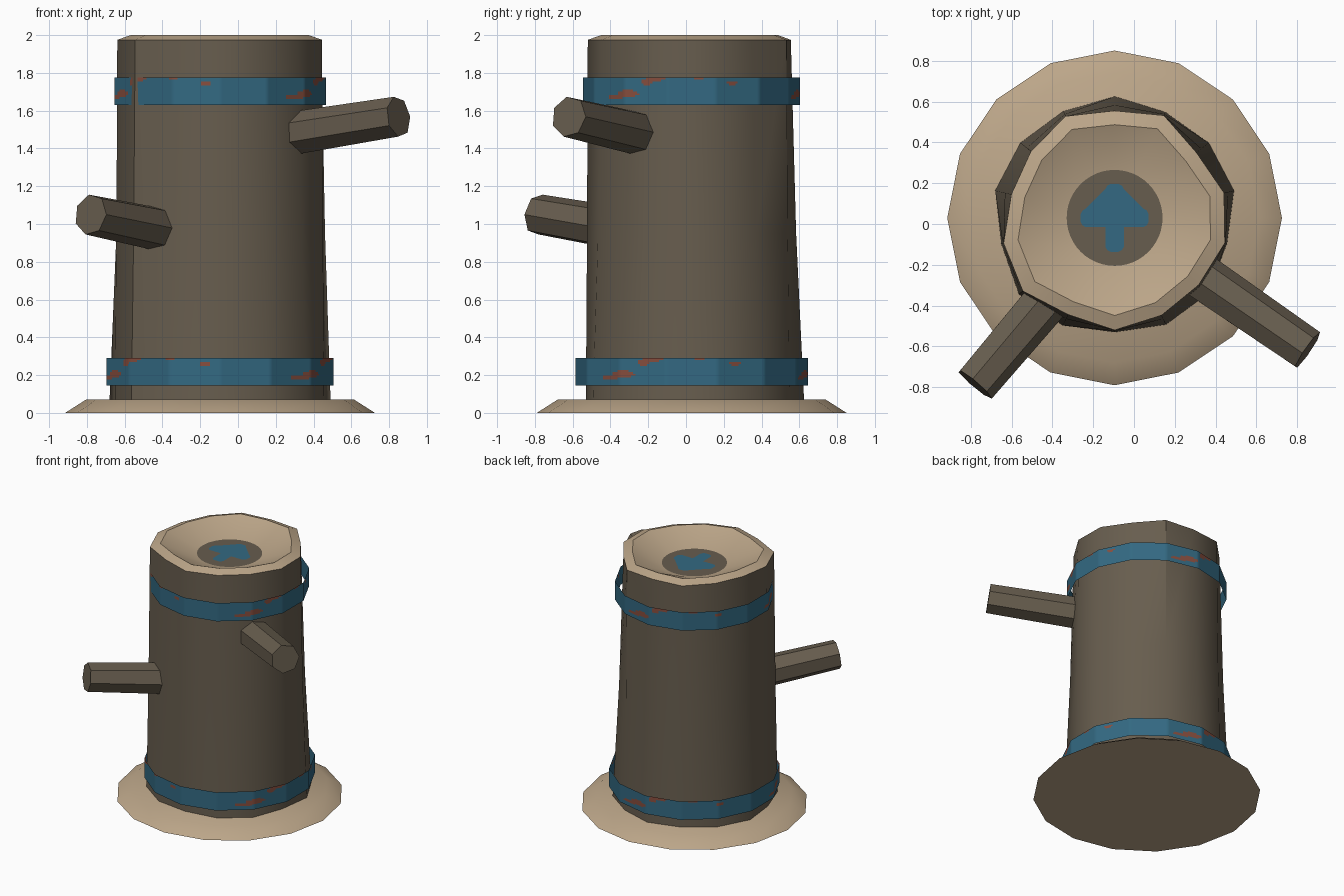
import bpy, bmesh, math
from mathutils import Vector

cube = bpy.data.objects.get("Cube")
if cube:
    bpy.data.objects.remove(cube, do_unlink=True)

CENTRE = Vector((-0.095, 0.03, 0))
SIDES = 14


def make_material(name, rgb):
    linear = [((c / 255 + 0.055) / 1.055) ** 2.4 for c in rgb] + [1]
    mat = bpy.data.materials.new(name)
    mat.use_nodes = True
    mat.diffuse_color = linear
    mat.node_tree.nodes["Principled BSDF"].inputs["Base Color"].default_value = linear
    return mat


BARK = make_material("dark_bark", (103, 93, 78))
WOOD = make_material("pale_wood", (188, 166, 137))
BLUE = make_material("blue_metal", (51, 105, 130))
RUST = make_material("rust", (136, 78, 62))


def finish(name, bm, materials, smooth_angle=None):
    mesh = bpy.data.meshes.new(name)
    bm.to_mesh(mesh)
    bm.free()
    obj = bpy.data.objects.new(name, mesh)
    bpy.context.collection.objects.link(obj)
    for mat in materials:
        mesh.materials.append(mat)
    if smooth_angle:
        bpy.ops.object.select_all(action="DESELECT")
        obj.select_set(True)
        bpy.context.view_layer.objects.active = obj
        bpy.ops.object.shade_smooth_by_angle(angle=math.radians(smooth_angle))
    return obj


def polygon(radii, z):
    """Ring of points counter-clockwise from the back, with one radius per corner."""
    n = len(radii)
    return [CENTRE + Vector((-r * math.sin(math.tau * i / n),
                             r * math.cos(math.tau * i / n), z))
            for i, r in enumerate(radii)]


def loft(name, rings, mat, cap_start=False, cap_end=False, smooth_angle=None):
    bm = bmesh.new()
    loops = [[bm.verts.new(p) for p in ring] for ring in rings]
    for low, high in zip(loops, loops[1:]):
        for i in range(len(low)):
            j = (i + 1) % len(low)
            bm.faces.new((low[i], low[j], high[j], high[i]))
    if cap_start:
        bm.faces.new(loops[0][::-1])
    if cap_end:
        bm.faces.new(loops[-1])
    return finish(name, bm, [mat], smooth_angle)


# Flared base
loft("base", [polygon([0.82] * 16, 0), polygon([0.71] * 16, 0.07)],
     WOOD, True, True, 35)

# Slightly uneven trunk
top = [0.525, 0.553, 0.524, 0.519, 0.558, 0.575, 0.526,
       0.55, 0.53, 0.527, 0.554, 0.55, 0.513, 0.557]
foot = [0.595, 0.58, 0.59, 0.6, 0.57, 0.6, 0.585,
        0.56, 0.58, 0.59, 0.565, 0.6, 0.59, 0.575]
middle = [t * 0.6 + f * 0.4 for t, f in zip(top, foot)]
loft("trunk", [polygon(foot, 0.07), polygon(middle, 0.95), polygon(top, 1.975)],
     BARK, smooth_angle=35)

# Chamfered rim and hollowed bowl
lip = [r * 0.87 for r in top]
loft("bowl", [polygon(top, 1.975), polygon(lip, 2.0),
              polygon([0.25] * SIDES, 1.905)], WOOD, cap_end=True, smooth_angle=35)


# Painted disc and cross on the bowl floor
def plate(name, points, mat):
    bm = bmesh.new()
    bm.faces.new([bm.verts.new(p) for p in points])
    bmesh.ops.triangulate(bm, faces=bm.faces[:])
    finish(name, bm, [mat])


plate("bowl_disc", polygon([0.235] * 48, 1.908), BARK)
arm = [(0.045, -0.045), (0.142, -0.045), (0.158, -0.036), (0.166, -0.02),
       (0.166, 0.02), (0.158, 0.036), (0.142, 0.045)]
cross = []
for quarter in range(4):
    c, s = round(math.cos(quarter * math.pi / 2)), round(math.sin(quarter * math.pi / 2))
    cross += [CENTRE + Vector((x * c - y * s, x * s + y * c, 1.912)) for x, y in arm]
plate("bowl_cross", cross, BLUE)

# Rust patches: angle, height, half width and half height, repeated three times around
PATCHES = [(-46, 0.27, 6, 0.09), (-37, 0.42, 7, 0.13), (-20, 0.98, 6, 0.11),
           (-25, 0.83, 3, 0.14), (4, 1.0, 3, 0.08), (22.5, 0.8, 3, 0.09)]


def is_rust(angle, height):
    for a, h, w, t in PATCHES:
        d = (angle - a + 60) % 120 - 60
        if (d / w) ** 2 + ((height - h) / t) ** 2 < 1:
            return True
    return False


def band(name, radius, z, height, columns=20, rows=14):
    """Open faceted hoop divided finely enough to carry the rust patches."""
    bm = bmesh.new()
    corners = polygon([radius] * SIDES, z)
    outline = [corners[i].lerp(corners[(i + 1) % SIDES], k / columns)
               for i in range(SIDES) for k in range(columns)]
    loops = [[bm.verts.new(p + Vector((0, 0, height * r / rows))) for p in outline]
             for r in range(rows + 1)]
    count = len(outline)
    for r in range(rows):
        for i in range(count):
            j = (i + 1) % count
            face = bm.faces.new((loops[r][i], loops[r][j], loops[r + 1][j], loops[r + 1][i]))
            mid = face.calc_center_median() - CENTRE
            angle = math.degrees(math.atan2(mid.y, mid.x))
            face.material_index = int(is_rust(angle, (r + 0.5) / rows))
    finish(name, bm, [BLUE, RUST], 35)


band("lower_band", 0.616, 0.145, 0.145)
band("upper_band", 0.574, 1.63, 0.145)


# Branch stubs
def stub(name, start, end, r_start, r_end, sides=7):
    start, end = Vector(start), Vector(end)
    turn = (end - start).to_track_quat("Z", "Y")
    rings = []
    for centre, r in ((start, r_start), (end, r_end)):
        rings.append([centre + turn @ Vector((r * math.cos(math.tau * i / sides),
                                              r * math.sin(math.tau * i / sides), 0))
                      for i in range(sides)])
    loft(name, rings, BARK, True, True)


stub("left_stub", (0.24, -0.2, 1.47), (0.85, -0.62, 1.568), 0.118, 0.109)
stub("right_stub", (-0.37, -0.3, 0.965), (-0.78, -0.785, 1.05), 0.118, 0.109)
